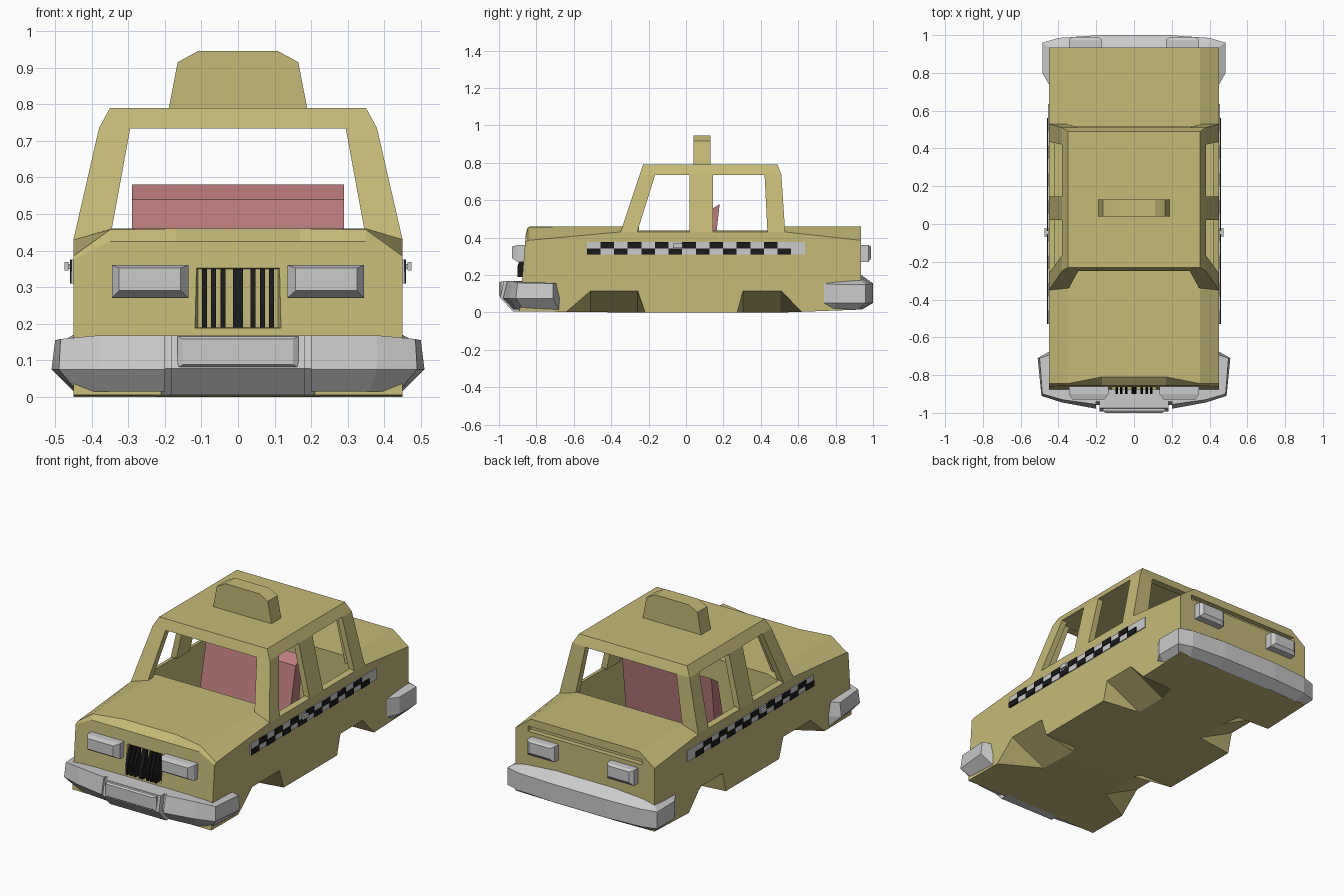
import bpy, bmesh

if "Cube" in bpy.data.objects:
    bpy.data.objects.remove(bpy.data.objects["Cube"])


def material(name, rgb):
    m = bpy.data.materials.new(name)
    m.diffuse_color = (*rgb, 1)
    m.use_nodes = True
    m.node_tree.nodes["Principled BSDF"].inputs["Base Color"].default_value = m.diffuse_color
    return m


PAINT = material("olive_paint", (0.56, 0.49, 0.19))
BLACK = material("black", (0.01, 0.01, 0.01))
RED = material("seat_red", (0.5, 0.2, 0.2))


def loft(name, rings, mat=None):
    """Skin a list of equal-length closed rings and cap both ends."""
    bm = bmesh.new()
    vs = [[bm.verts.new(p) for p in r] for r in rings]
    n = len(rings[0])
    for a, b in zip(vs, vs[1:]):
        for i in range(n):
            j = (i + 1) % n
            bm.faces.new((a[i], a[j], b[j], b[i]))
    bm.faces.new(vs[0])
    bm.faces.new(vs[-1])
    bmesh.ops.recalc_face_normals(bm, faces=bm.faces)
    me = bpy.data.meshes.new(name)
    bm.to_mesh(me)
    bm.free()
    if mat:
        me.materials.append(mat)
    ob = bpy.data.objects.new(name, me)
    bpy.context.collection.objects.link(ob)
    return ob


def rect_z(z, x0, x1, y0, y1):
    return [(x0, y0, z), (x1, y0, z), (x1, y1, z), (x0, y1, z)]


def rect_y(y, x0, x1, z0, z1):
    return [(x0, y, z0), (x1, y, z0), (x1, y, z1), (x0, y, z1)]


def box(name, x0, x1, y0, y1, z0, z1, mat=None):
    return loft(name, [rect_z(z0, x0, x1, y0, y1), rect_z(z1, x0, x1, y0, y1)], mat)


def prism_x(name, yz, x0, x1, mat=None):
    return loft(name, [[(x, y, z) for y, z in yz] for x in (x0, x1)], mat)


def prism_y(name, xz, y0, y1, mat=None):
    return loft(name, [[(x, y, z) for x, z in xz] for y in (y0, y1)], mat)


def cut(target, cutters):
    bpy.context.view_layer.objects.active = target
    for c in cutters:
        m = target.modifiers.new("cut", 'BOOLEAN')
        m.operation = 'DIFFERENCE'
        m.solver = 'EXACT'
        m.object = c
        bpy.ops.object.modifier_apply(modifier=m.name)
        bpy.data.objects.remove(c)


def section(low, side, shoulder, mid):
    """Body cross-section ring from half points, each (x, y, z)."""
    half = [low, side, shoulder, mid]
    return half + [(-x, y, z) for x, y, z in reversed(half)]


# Lower body, lofted front to back
body = loft("body", [
    section((.45, -.89, 0.005), (.45, -.86, .375), (.35, -.856, .425), (.17, -.856, .425)),
    section((.45, -.87, 0.005), (.45, -.845, .385), (.35, -.845, .457), (.17, -.81, .46)),
    section((.45, -.35, 0), (.45, -.35, .43), (.35, -.35, .46), (.17, -.35, .46)),
    section((.45, .53, 0), (.45, .53, .43), (.35, .53, .46), (.17, .53, .46)),
    section((.45, .935, 0.015), (.45, .935, .385), (.35, .935, .46), (.17, .935, .46)),
], PAINT)

cutters = [box("cabin_well", -.42, .42, -.25, .515, .13, .6),
           box("boot_slot", -.37, .37, .905, 1, .385, .415),
           loft("grille_recess", [rect_y(-.95, -.14, .14, .18, .365),
                                  rect_y(-.85, -.11, .11, .19, .35)])]
# Wheel arches fade out towards the middle of the floor
for s in (1, -1):
    for a, b, c, d in ((-.66, -.51, -.26, -.215), (.27, .305, .505, .63)):
        cutters.append(loft("arch", [
            [(s * .46, a, -.01), (s * .46, b, .12), (s * .46, c, .12), (s * .46, d, -.01)],
            [(s * .2, a, -.02), (s * .2, b, -.01), (s * .2, c, -.01), (s * .2, d, -.02)]]))
cut(body, cutters)

# Cabin shell with open windows
cabin = loft("cabin", [rect_z(.43, -.45, .45, -.35, .53),
                       rect_z(.735, -.38, .38, -.248, .51),
                       rect_z(.79, -.35, .35, -.23, .49)], PAINT)
cut(cabin, [
    loft("inside", [rect_z(.40, -.42, .42, -.315, .49), rect_z(.738, -.345, .345, -.205, .47)]),
    prism_x("front_side_windows", [(-.27, .40), (-.165, .735), (.02, .735), (.02, .40)], -.6, .6),
    prism_x("rear_side_windows", [(.145, .40), (.145, .735), (.42, .735), (.437, .40)], -.6, .6),
    prism_y("screens", [(-.356, .40), (.356, .40), (.295, .733), (-.295, .733)], -.6, .7)])

# Roof sign
prism_y("roof_sign", [(-.19, .785), (-.165, .915), (-.11, .945),
                      (.11, .945), (.165, .915), (.19, .785)], .04, .13, PAINT)

# Seat: leaning back rest and cushion
prism_x("seat_back", [(.03, .13), (.12, .54), (.18, .58), (.13, .13)], -.29, .29, RED)
prism_x("seat_cushion", [(-.12, .13), (-.12, .21), (.07, .2), (.07, .13)], -.29, .29, RED)

# Grille bars
for x in (-.092, -.067, -.041, 0, .041, .067, .092):
    w = .013 if x == 0 else .007
    prism_x("grille_bar", [(-.865, .35), (-.9, .25), (-.9, .19), (-.84, .19), (-.84, .35)],
            x - w, x + w, BLACK)

for s in (1, -1):
    # Head and tail lamps
    for name, x0, x1, ya, yb, yc in (("headlight", .135, .345, -.84, -.9, -.93),
                                     ("tail_light", .17, .345, .92, .975, .99)):
        loft(name, [rect_y(ya, s * x0, s * x1, .27, .36),
                    rect_y(yb, s * x0, s * x1, .27, .36),
                    rect_y(yc, s * (x0 + .022), s * (x1 - .02), .29, .352)])

    # Chequered strip
    box("checker_strip", s * .44, s * .455, -.53, .635, .31, .375)
    step = 1.165 / 16
    for i in range(15):
        y = -.53 + i * step
        z = .31 if i % 2 == 0 else .3425
        box("checker_square", s * .44, s * .46, y, y + step, z, z + .0325, BLACK)

    # Door handle
    box("door_handle_stem", s * .45, s * .466, -.055, -.035, .35, .363)
    box("door_handle", s * .464, s * .475, -.07, -.02, .345, .368)

    # Front bumper wing
    low = [(.2, -.92), (.36, -.905), (.44, -.87), (.45, -.68), (.40, -.66), (.2, -.8)]
    out = [(.2, -.978), (.38, -.945), (.49, -.91), (.51, -.71), (.44, -.67), (.2, -.8)]
    top = [(.2, -.955), (.38, -.93), (.485, -.9), (.5, -.71), (.44, -.69), (.2, -.8)]
    tz = [.168, .168, .158, .155, .155, .168]
    loft("front_bumper_wing", [[(s * x, y, .015) for x, y in low],
                               [(s * x, y, .075) for x, y in out],
                               [(s * x, y, z) for (x, y), z in zip(top, tz)]])

# Front bumper centre, the recessed joint behind it, and the plate
for name, w, dy in (("front_bumper_centre", .182, 0), ("front_bumper_joint", .21, .035)):
    loft(name, [rect_z(.005, -w, w, -.925 + dy, -.8),
                rect_z(.078, -w, w, -.993 + dy, -.8),
                rect_z(.168, -w, w, -.975 + dy, -.8)])
loft("number_plate", [rect_y(-.96, -.165, .165, .08, .165),
                      rect_y(-.99, -.165, .165, .08, .165),
                      rect_y(-1.0, -.15, .15, .088, .158)])


# Rear bumper wraps round both corners
def rear_ring(half, zs):
    ring = [(x, y, z) for (x, y), z in zip(half, zs)]
    return ring + [(-x, y, z) for x, y, z in reversed(ring)]


wide = [(.44, .72), (.485, .80), (.485, .96), (.40, .985), (.18, 1.0)]
loft("rear_bumper", [
    rear_ring([(.42, .72), (.45, .79), (.45, .92), (.38, .935), (.18, .94)], [.03, .02, .015, .015, .015]),
    rear_ring(wide, [.05] * 5),
    rear_ring(wide, [.155, .15, .15, .152, .155]),
    rear_ring([(.43, .73), (.44, .80), (.44, .93), (.38, .93), (.18, .93)], [.165, .165, .175, .19, .205])])
